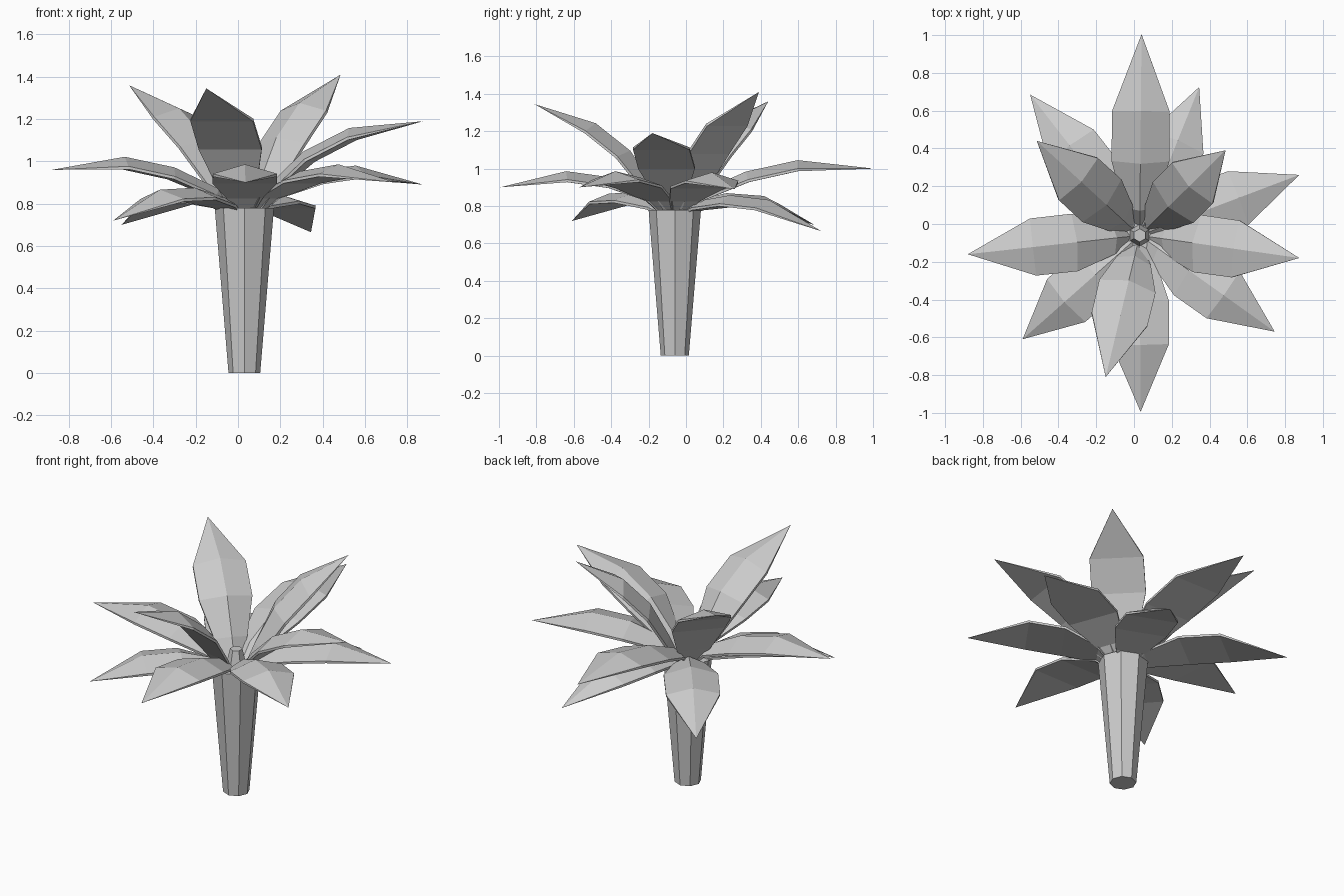
import bpy, bmesh
from mathutils import Vector

if "Cube" in bpy.data.objects:
    bpy.data.objects.remove(bpy.data.objects["Cube"])

CENTRE = Vector((0.03, -0.06, 0))

def make_object(name, bm):
    bmesh.ops.recalc_face_normals(bm, faces=bm.faces)
    mesh = bpy.data.meshes.new(name)
    bm.to_mesh(mesh)
    bm.free()
    obj = bpy.data.objects.new(name, mesh)
    bpy.context.collection.objects.link(obj)
    return obj

def cone(name, sides, r1, r2, z0, z1):
    bm = bmesh.new()
    bmesh.ops.create_cone(bm, cap_ends=True, segments=sides, radius1=r1, radius2=r2, depth=z1 - z0)
    bmesh.ops.translate(bm, verts=bm.verts, vec=CENTRE + Vector((0, 0, (z0 + z1) / 2)))
    return make_object(name, bm)

def leaf(name, tip, base_z, bulge, steps, inner=0.88, neck=0.085):
    """Ridged top, flat underside, thin edge, pointed tip, tucked-in root."""
    tip = Vector(tip)
    flat = (tip - CENTRE) * Vector((1, 1, 0))
    flat.normalize()
    base = CENTRE + flat * 0.07 + Vector((0, 0, base_z))
    side = Vector((-flat.y, flat.x, 0))
    root = CENTRE + flat * 0.05 + Vector((0, 0, 0.78))
    spine = [root] + [base.lerp(tip, t) + Vector((0, 0, bulge * b))
                      for t, b in zip((0.06,) + steps, (0.28, inner, 1))] + [tip]
    bm = bmesh.new()
    rings = []
    sections = ((0.045, 0.02), (neck, 0.035), (0.153, 0.045), (0.152, 0.045))
    for i, (half, ridge) in enumerate(sections):
        along = (spine[i + 1] - spine[max(i - 1, 0)]).normalized()
        up = along.cross(side)
        if up.z < 0:
            up = -up
        p = spine[i]
        low = p - up * ridge
        thin = up * 0.014
        pts = (p, low + side * half, low + side * half - thin,
               low - side * half - thin, low - side * half)
        rings.append([bm.verts.new(q) for q in pts])
    for a, b in zip(rings, rings[1:]):
        for k in range(5):
            j = (k + 1) % 5
            bm.faces.new((a[k], a[j], b[j], b[k]))
    end = bm.verts.new(tip)
    last = rings[-1]
    for k in range(5):
        bm.faces.new((last[k], last[(k + 1) % 5], end))
    bm.faces.new(rings[0])
    return make_object(name, bm)

# Trunk and central bud
cone("trunk", 8, 0.075, 0.14, 0.0, 0.78)
cone("bud", 6, 0.06, 0.035, 0.77, 0.88)

# Drooping lower leaves
for i, t in enumerate([(0.345, 0.725, 0.665), (-0.55, 0.685, 0.70), (-0.59, -0.61, 0.72)]):
    leaf(f"lower_leaf_{i + 1}", t, 0.80, 0.115, (0.32, 0.61))

# Spreading middle leaves
for i, t in enumerate([(0.04, 1.005, 1.0), (0.875, 0.26, 0.89), (0.745, -0.57, 0.90),
                       (0.035, -0.995, 0.90), (-0.88, -0.16, 0.96)]):
    leaf(f"middle_leaf_{i + 1}", t, 0.83, 0.115, (0.31, 0.59))

# Raised side leaf
leaf("raised_leaf", (0.875, -0.18, 1.19), 0.83, 0.13, (0.27, 0.55), 0.92)

# Upright top leaves
for i, t in enumerate([(-0.15, -0.81, 1.345), (-0.515, 0.44, 1.36), (0.485, 0.39, 1.41)]):
    leaf(f"upper_leaf_{i + 1}", t, 0.83, 0.145, (0.25, 0.52), 0.95, 0.095)
